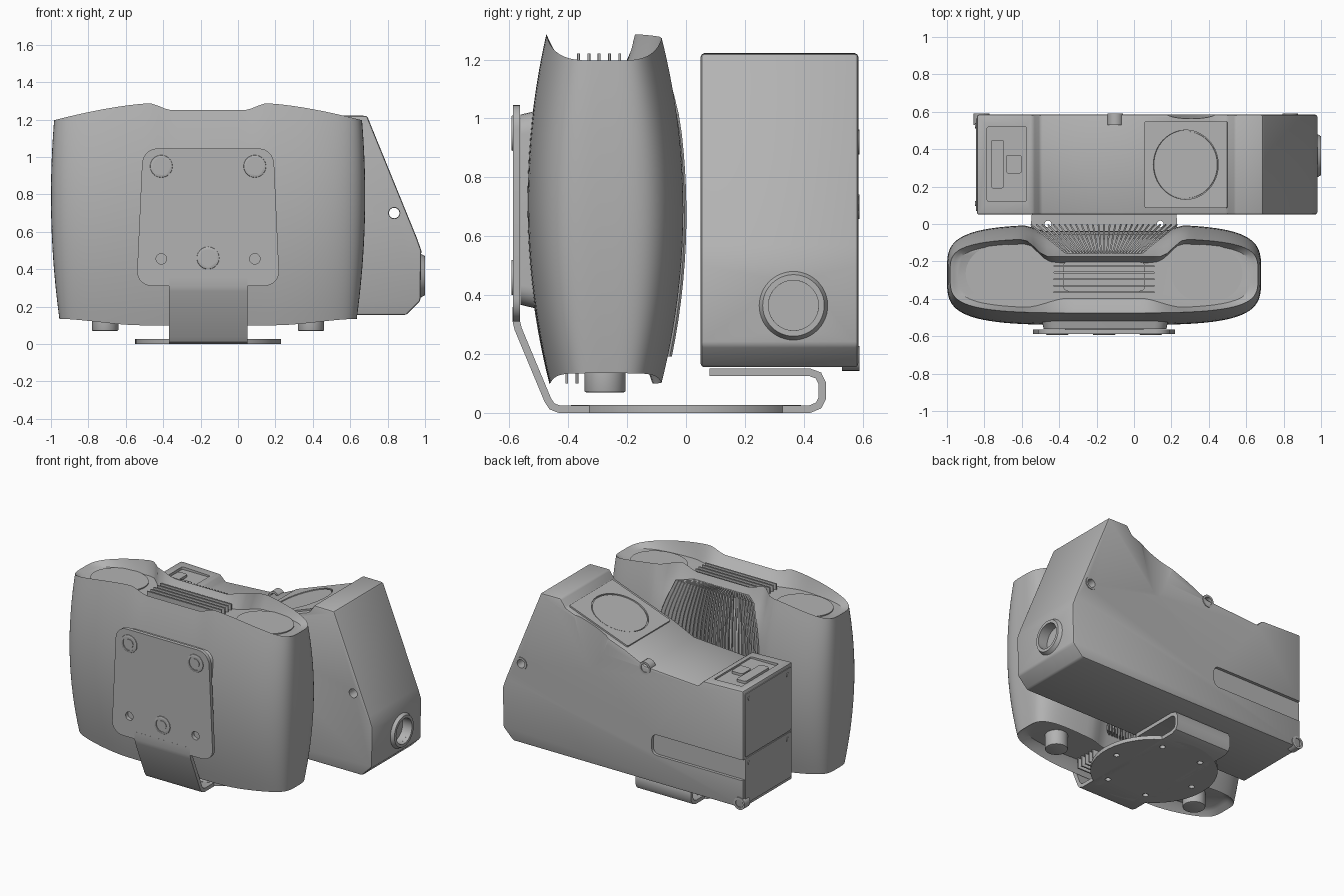
import bpy, bmesh, math
from mathutils import Vector, Matrix

cube = bpy.data.objects.get("Cube")
if cube:
    bpy.data.objects.remove(cube, do_unlink=True)

gray = bpy.data.materials.new("satin gray")
gray.use_nodes = True
COLOR = (0.45, 0.45, 0.45, 1)
gray.diffuse_color = COLOR
gray.node_tree.nodes["Principled BSDF"].inputs["Base Color"].default_value = COLOR
parts, cutters = [], []


def add(name, bm, bevel=0.0, cutter=False):
    bmesh.ops.recalc_face_normals(bm, faces=bm.faces)
    me = bpy.data.meshes.new(name)
    bm.to_mesh(me)
    bm.free()
    ob = bpy.data.objects.new(name, me)
    bpy.context.collection.objects.link(ob)
    me.materials.append(gray)
    ob.hide_render = cutter
    (cutters if cutter else parts).append(ob)
    if bevel:
        m = ob.modifiers.new("bevel", 'BEVEL')
        m.width, m.segments, m.limit_method = bevel, 2, 'ANGLE'
    return ob


def prism(name, pts, axis, lo, hi, bevel=0.0, cutter=False, top_scale=1.0):
    """Extrude a 2D outline along an axis; the hi end may be scaled."""
    place = {'x': lambda a, b, h: (h, a, b), 'y': lambda a, b, h: (a, h, b),
             'z': lambda a, b, h: (a, b, h)}[axis]
    ca = sum(p[0] for p in pts) / len(pts)
    cb = sum(p[1] for p in pts) / len(pts)
    bm = bmesh.new()
    low = [bm.verts.new(place(a, b, lo)) for a, b in pts]
    top = [bm.verts.new(place(ca + (a - ca) * top_scale, cb + (b - cb) * top_scale, hi)) for a, b in pts]
    n = len(pts)
    bm.faces.new(low)
    bm.faces.new(top[::-1])
    for i in range(n):
        bm.faces.new((low[i], low[(i + 1) % n], top[(i + 1) % n], top[i]))
    return add(name, bm, bevel, cutter)


def circle(a, b, r, n=40, squash=1.0):
    return [(a + r * math.cos(2 * math.pi * i / n), b + r * squash * math.sin(2 * math.pi * i / n))
            for i in range(n)]


def rrect(a0, a1, b0, b1, r, n=6):
    pts = []
    for i, (a, b) in enumerate([(a1 - r, b1 - r), (a0 + r, b1 - r), (a0 + r, b0 + r), (a1 - r, b0 + r)]):
        for k in range(n + 1):
            t = math.pi / 2 * (i + k / n)
            pts.append((a + r * math.cos(t), b + r * math.sin(t)))
    return pts


def cut(target, cutter):
    m = target.modifiers.new("cut", 'BOOLEAN')
    m.operation, m.solver, m.object = 'DIFFERENCE', 'EXACT', cutter


def ramp(v, a, b):
    t = max(0, min(1, (v - a) / (b - a)))
    return t * t * (3 - 2 * t)


# Front case: lofted rings with wavy lips and dished ends
CX, CY = -0.16, -0.27


def top_lip(u):
    return 1.25 + 0.037 * ramp(u, 0.19, 0.32) - 0.09 * max(0, (u - 0.3) / 0.52) ** 1.5


def bottom_lip(u):
    return 0.1 + 0.035 * ramp(u, 0.35, 0.82)


def back_line(k, u):
    y = -0.003 - 0.3 * (k - 0.5) ** 2
    return y - (0.035 + 0.06 * ramp(k, 0.75, 1)) * (1 - ramp(u, 0.3, 0.44))


def case_ring(bm, k, dish=None, n=160):
    ring = []
    hx = 0.84 - 0.117 * (k - 0.62) ** 2
    yf = -0.54 + 0.28 * (k - 0.52) ** 2
    for i in range(n):
        c, s = math.cos(2 * math.pi * i / n), math.sin(2 * math.pi * i / n)
        r = (c ** 4 + s ** 4) ** -0.25
        x, u = hx * r * c, abs(hx * r * c)
        y = CY + (back_line(k, u) - CY if s > 0 else CY - yf) * r * s
        z = bottom_lip(u) + (top_lip(u) - bottom_lip(u)) * k
        if dish:
            sx, end_y, mid_y, level, blend = dish
            sy = mid_y + (end_y - mid_y) * ramp(u, 0.2, 0.45)
            x, y, z = x * sx, CY + (y - CY) * sy, z + (level - z) * blend
        ring.append(bm.verts.new((CX + x, y, z)))
    return ring


bm = bmesh.new()
rings = [case_ring(bm, 0, (0.93, 0.8, 0.75, 0.17, 1)), case_ring(bm, 0, (0.96, 0.92, 0.9, 0.17, 0.6))]
rings += [case_ring(bm, k / 20) for k in range(21)]
rings += [case_ring(bm, 1, (0.975, 0.95, 0.85, 1.18, 0.45)),
          case_ring(bm, 1, (0.95, 0.87, 0.62, 1.18, 1))]
for lo, hi in zip(rings, rings[1:]):
    for i in range(len(lo)):
        j = (i + 1) % len(lo)
        bm.faces.new((lo[i], lo[j], hi[j], hi[i]))
bm.faces.new(rings[0])
bm.faces.new(rings[-1])
add("front_case", bm)

# Case details: grip ovals, feet, vents
for side in (-1, 1):
    prism("grip_oval", circle(CX + side * 0.55, -0.265, 0.19, 48, 0.83), 'z', 1.175, 1.187)
    prism("foot", circle(CX + side * 0.55, -0.275, 0.07), 'z', 0.07, 0.2, 0.005)
prism("top_vent_base", rrect(-0.38, 0.06, -0.36, -0.2, 0.03), 'z', 1.17, 1.19)
for i in range(5):
    y = -0.37 + 0.035 * i
    prism("top_vent_slat", rrect(CX - 0.27, CX + 0.27, y, y + 0.01, 0.004, 2), 'z', 1.17, 1.22)
    prism("bottom_vent_slat", rrect(CX - 0.27, CX + 0.27, y - 0.04, y - 0.03, 0.004, 2), 'z', 0.1, 0.19)

# Rear cooling fins, fanned in plan
for i in range(27):
    s = (i - 13) / 13
    bm = bmesh.new()
    rows = []
    for j in range(17):
        k = 0.08 + 0.88 * j / 16
        outer = -0.002 - 0.28 * (k - 0.5) ** 2 - 0.02 * ramp(k, 0.75, 1)
        rows.append([bm.verts.new((CX + s * (0.27 + 1.25 * (y + 0.1)), y, 0.1 + 1.15 * k))
                     for y in (outer - 0.1, outer)])
    for a, b in zip(rows, rows[1:]):
        bm.faces.new((a[0], a[1], b[1], b[0]))
    fin = add("cooling_fin", bm)
    m = fin.modifiers.new("thickness", 'SOLIDIFY')
    m.thickness, m.offset = 0.009, 0

# Mounting pad and front plate
prism("mount_pad", rrect(-0.5, 0.19, 0.35, 1.03, 0.07), 'y', -0.49, -0.562, top_scale=0.95)
outline = [(a - 0.015 * (a + 0.16) * (b - 0.7) / 0.12, b) for a, b in rrect(-0.525, 0.205, 0.31, 1.045, 0.08, 8)]
plate = prism("front_plate", outline, 'y', -0.588, -0.563)
for x, z in [(-0.41, 0.95), (0.09, 0.95), (-0.16, 0.46)]:
    washer = prism("mount_washer", circle(x, z, 0.06), 'y', -0.57, -0.593, 0.004)
    cut(washer, prism("washer_cutter", circle(x, z, 0.045), 'y', -0.6, -0.582, cutter=True))
    prism("mount_screw", circle(x, z, 0.03), 'y', -0.57, -0.592)
for x in (-0.41, 0.09):
    cut(plate, prism("plate_hole_cutter", circle(x, 0.455, 0.028), 'y', -0.6, -0.55, cutter=True))

# Bent bracket strip from the plate, under the unit, to the rear tab
path = [(-0.576, 0.36), (-0.576, 0.31), (-0.57, 0.285), (-0.47, 0.045), (-0.455, 0.022), (-0.43, 0.0125),
        (0.42, 0.0125), (0.45, 0.025), (0.463, 0.05), (0.463, 0.1), (0.45, 0.127), (0.42, 0.138), (0.08, 0.138)]
bm = bmesh.new()
edge = [[bm.verts.new((x, y, z)) for x in (-0.37, 0.05)] for y, z in path]
for a, b in zip(edge, edge[1:]):
    bm.faces.new((a[0], a[1], b[1], b[0]))
strip = add("bracket_strip", bm)
m = strip.modifiers.new("thickness", 'SOLIDIFY')
m.thickness, m.offset, m.use_even_offset = 0.025, 0, True
disc = prism("base_disc", circle(CX, 0, 0.39, 72), 'z', 0, 0.026)
for i in range(6):
    t = math.pi / 3 * i
    hole = prism("base_hole_cutter", circle(CX + 0.3 * math.cos(t), 0.3 * math.sin(t), 0.018, 16),
                 'z', -0.01, 0.05, cutter=True)
    cut(disc, hole)
    cut(strip, hole)

# Rear housing: side profile with a sloped saddle
profile = [(-0.84, 0.155), (0.9, 0.155), (0.975, 0.23), (0.98, 0.5), (0.955, 0.57), (0.69, 1.22), (0.54, 1.222),
           (0.5, 1.165), (0.05, 1.0), (-0.1, 0.93), (-0.5, 0.905), (-0.54, 0.945), (-0.84, 0.955)]
housing = prism("rear_housing", profile, 'y', 0.05, 0.585, 0.012)
cut(housing, prism("through_hole_cutter", circle(0.835, 0.7, 0.03), 'y', 0, 0.7, cutter=True))
cut(housing, prism("port_cutter", circle(0.365, 0.365, 0.085), 'x', 0.93, 1.1, cutter=True))
cut(housing, prism("back_slot_cutter", rrect(-0.9, -0.15, 0.345, 0.485, 0.04), 'y', 0.565, 0.7, cutter=True))
cut(housing, prism("socket_cutter", rrect(-0.785, -0.575, 0.12, 0.52, 0.01), 'z', 0.935, 1.1, cutter=True))

# Conical scoop in the back face
bm = bmesh.new()
tip = bm.verts.new((0.32, 0.6, 0.62))
rim = [bm.verts.new((a, b, 1.22)) for a, b in circle(0.28, 0.6, 0.19, 48, 0.25)]
bm.faces.new(rim)
for i in range(len(rim)):
    bm.faces.new((rim[i], rim[(i + 1) % len(rim)], tip))
cut(housing, add("scoop_cutter", bm, cutter=True))

# Socket blocks in the top recess
prism("socket_bar", rrect(-0.765, -0.695, 0.19, 0.45, 0.015), 'z', 0.93, 0.952)
prism("socket_block", rrect(-0.685, -0.6, 0.27, 0.37, 0.015), 'z', 0.93, 0.952)

# Sloped lens plate with a round recess
lens = prism("lens_plate", rrect(-0.235, 0.235, -0.232, 0.232, 0.01), 'z', -0.005, 0.01)
recess = prism("lens_cutter", circle(0, 0, 0.185, 64), 'z', -0.05, 0.05, cutter=True)
glass = prism("lens_disc", circle(0, 0, 0.178, 64), 'z', -0.01, 0.006)
cut(lens, recess)
tilt = Matrix.Translation(Vector((0.28, 0.317, 1.085))) @ Matrix.Rotation(-math.atan2(0.165, 0.45), 4, 'Y')
for ob in (lens, recess, glass):
    ob.data.transform(tilt)

# Side port ring
port = prism("side_port_ring", circle(0.365, 0.365, 0.123, 48), 'x', 0.965, 1.0, top_scale=0.85)
cut(port, prism("port_ring_cutter", circle(0.365, 0.365, 0.085, 48), 'x', 0.93, 1.1, cutter=True))

# Corner bosses and end panels
for x, z in [(0.835, 0.7), (-0.1, 0.92), (-0.815, 0.185)]:
    boss = prism("screw_boss", circle(x, z, 0.042, 24), 'y', 0.53, 0.59)
    cut(boss, prism("boss_cutter", circle(x, z, 0.028, 24), 'y', 0.4, 0.7, cutter=True))
for z0, z1 in [(0.18, 0.49), (0.5, 0.93)]:
    prism("end_panel", rrect(0.07, 0.565, z0, z1, 0.01, 2), 'x', -0.845, -0.835)
    for y in (0.11, 0.525):
        prism("end_screw", circle(y, z1 - 0.04, 0.014, 16), 'x', -0.849, -0.84)

# Apply modifiers, drop the cutters, shade smooth with sharp edges
bpy.context.view_layer.update()
deps = bpy.context.evaluated_depsgraph_get()
done = [(ob, bpy.data.meshes.new_from_object(ob.evaluated_get(deps))) for ob in parts]
for ob, me in done:
    ob.modifiers.clear()
    ob.data = me
for ob in cutters:
    bpy.data.objects.remove(ob, do_unlink=True)
bpy.ops.object.select_all(action='DESELECT')
for ob in parts:
    ob.select_set(True)
bpy.context.view_layer.objects.active = parts[0]
bpy.ops.object.shade_smooth_by_angle(angle=math.radians(32))
